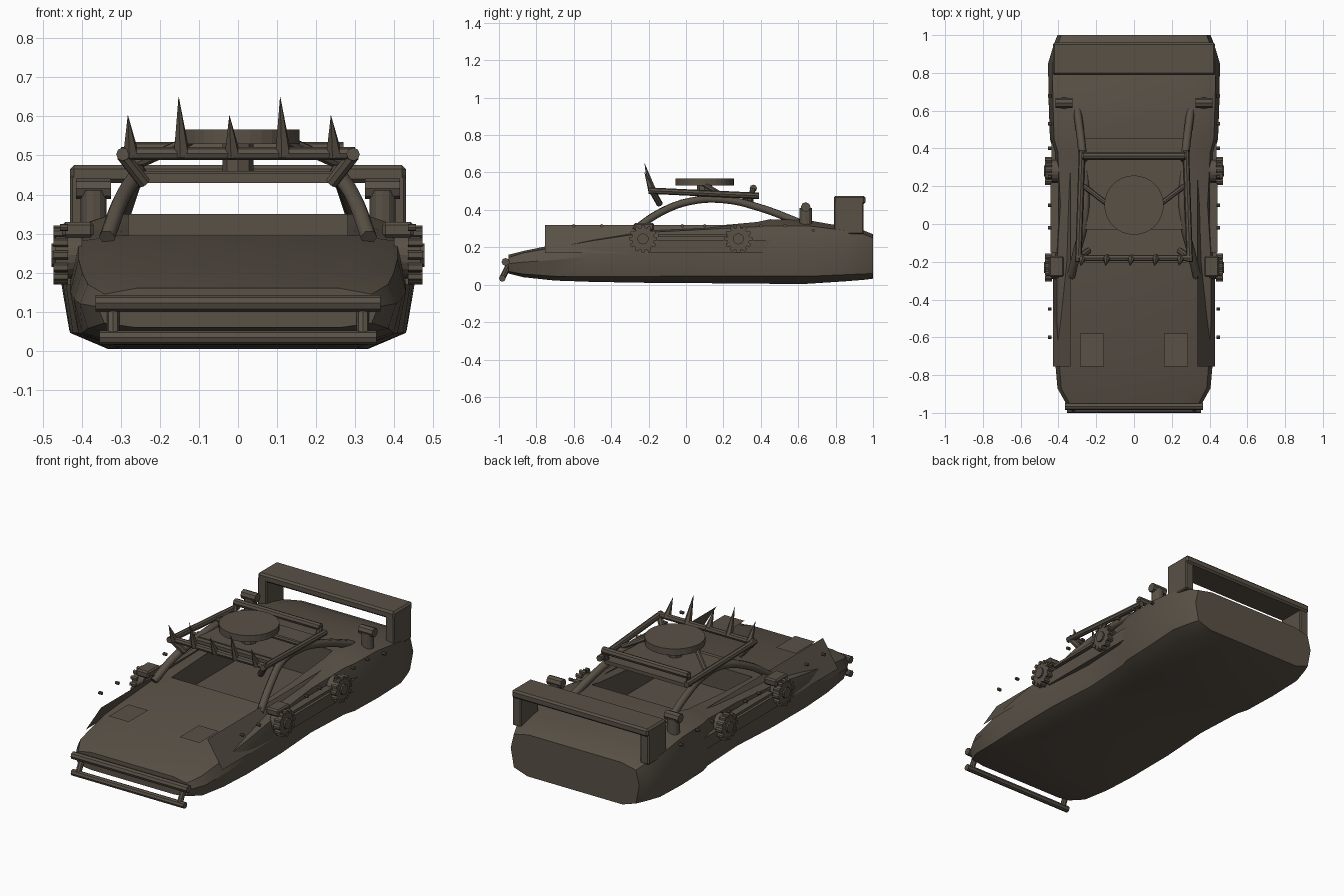
import bpy, bmesh, math
from mathutils import Vector

if "Cube" in bpy.data.objects:
    bpy.data.objects.remove(bpy.data.objects["Cube"])

COLOUR = (0.1, 0.082, 0.062, 1)
paint = bpy.data.materials.new("dull_brown_paint")
paint.use_nodes = True
paint.diffuse_color = COLOUR
shader = paint.node_tree.nodes["Principled BSDF"]
shader.inputs["Base Color"].default_value = COLOUR
shader.inputs["Roughness"].default_value = 0.8


def finish(name, bm, recalc=True):
    if recalc:
        bmesh.ops.recalc_face_normals(bm, faces=bm.faces)
    mesh = bpy.data.meshes.new(name)
    bm.to_mesh(mesh)
    bm.free()
    mesh.materials.append(paint)
    obj = bpy.data.objects.new(name, mesh)
    bpy.context.scene.collection.objects.link(obj)
    return obj


def box(name, low, high, bevel=0.0):
    bm = bmesh.new()
    bmesh.ops.create_cube(bm, size=1)
    low, high = Vector(low), Vector(high)
    for v in bm.verts:
        v.co = (low + high) / 2 + v.co * (high - low)
    if bevel:
        bmesh.ops.bevel(bm, geom=bm.edges[:], offset=bevel, segments=1, affect='EDGES')
    return finish(name, bm)


def rod(name, a, b, r1, r2=None, sides=8):
    """Cylinder or cone from a to b."""
    a, b = Vector(a), Vector(b)
    bm = bmesh.new()
    bmesh.ops.create_cone(bm, cap_ends=True, segments=sides, radius1=r1,
                          radius2=r1 if r2 is None else r2, depth=(b - a).length)
    turn = (b - a).to_track_quat('Z', 'Y')
    for v in bm.verts:
        v.co = (a + b) / 2 + turn @ v.co
    return finish(name, bm)


def sheet(name, corners):
    """One-sided panel, facing by corner order."""
    bm = bmesh.new()
    bm.faces.new([bm.verts.new(c) for c in corners])
    return finish(name, bm, False)


def tube(name, points, radius):
    data = bpy.data.curves.new(name, 'CURVE')
    data.dimensions = '3D'
    data.bevel_depth = radius
    data.bevel_resolution = 1
    data.use_fill_caps = True
    data.resolution_u = 5
    line = data.splines.new('BEZIER')
    line.bezier_points.add(len(points) - 1)
    for p, co in zip(line.bezier_points, points):
        p.co = co
        p.handle_left_type = p.handle_right_type = 'AUTO'
    data.materials.append(paint)
    obj = bpy.data.objects.new(name, data)
    bpy.context.scene.collection.objects.link(obj)


# Hull stations: y, half width, bottom z, shoulder z, centre top z
stations = [
    (-.95, .36, .06, .145, .16), (-.87, .405, .04, .17, .18),
    (-.7, .42, .022, .20, .215), (-.5, .43, .015, .235, .25),
    (-.2, .43, .01, .28, .295), (.1, .41, .008, .295, .31),
    (.38, .425, .006, .31, .335), (.45, .445, .005, .315, .35),
    (.65, .452, .005, .315, .345), (.85, .455, .018, .29, .31),
    (.95, .425, .026, .27, .29), (1, .405, .032, .25, .27)]
bm = bmesh.new()
rings = []
for y, w, zb, zs, zt in stations:
    h = zs - zb
    half = [(w * .74, zb), (w * .95, zb + h * .13), (w, zb + h * .62),
            (w * .95, zs), (w * .72, zt)]
    outline = half + [(-x, z) for x, z in reversed(half)]
    rings.append([bm.verts.new((x, y, z)) for x, z in outline])
for a, b in zip(rings, rings[1:]):
    for i in range(len(a)):
        j = (i + 1) % len(a)
        bm.faces.new((a[i], a[j], b[j], b[i]))
bm.faces.new(rings[0])
bm.faces.new(rings[-1])
hull = finish("body", bm)

# Open cockpit cut into the hull
cutter = box("cockpit_cutter", (-.28, -.2, .17), (.28, .45, .6))
cut = hull.modifiers.new("cockpit", 'BOOLEAN')
cut.operation = 'DIFFERENCE'
cut.object = cutter
cutter.hide_render = True
cutter.hide_viewport = True
bpy.context.view_layer.objects.active = hull
hull.select_set(True)
bpy.ops.object.modifier_apply(modifier="cockpit")
bpy.ops.object.shade_smooth_by_angle(angle=math.radians(25))
bpy.data.objects.remove(cutter)

# Roof, header and turret disc
box("roof", (-.26, 0, .44), (.26, .36, .46))
box("roof_header", (-.26, -.03, .43), (.26, .02, .455))
rod("turret_disc", (0, .1, .53), (0, .1, .567), .157, sides=32)
rod("turret_post", (0, .1, .455), (0, .1, .53), .04)

# Roof rack with spikes
rod("rack_front_bar", (-.3, -.18, .505), (.3, -.18, .505), .017)
rod("rack_rear_bar", (-.27, .36, .515), (.27, .36, .515), .02)
for i in range(5):
    x = -.28 + i * .13
    tip = .65 if i % 2 else .602
    rod("spike", (x + .006, -.18, .50), (x - .002, -.222, tip), .022, .0005, 6)

# Front bull bar
rod("bumper_upper_bar", (-.365, -.965, .122), (.365, -.965, .122), .021)
rod("bumper_lower_bar", (-.355, -.982, .034), (.355, -.982, .034), .018)

# Rear wing
box("wing_blade", (-.43, .79, .43), (.43, .96, .475), .01)

for s in (-1, 1):
    def at(x, y, z):
        return (s * x, y, z)

    def side_box(name, low, high, bevel=0.0):
        xs = sorted((s * low[0], s * high[0]))
        box(name, (xs[0], *low[1:]), (xs[1], *high[1:]), bevel)

    # Roof arch and rack
    tube("roof_arch", [at(.335, -.28, .29), at(.30, -.14, .385), at(.262, .02, .445),
                       at(.258, .2, .455), at(.275, .4, .41), at(.30, .6, .335)], .022)
    rod("rack_side_rail", at(.295, -.2, .503), at(.275, .39, .475), .017)
    rod("rack_front_brace", at(.295, -.18, .50), at(.24, -.14, .43), .017)
    rod("rack_rear_brace", at(.265, .36, .515), at(.26, .34, .45), .015)
    rod("turret_strut", at(.12, .09, .54), at(.265, .2, .475), .014)

    # Bumper posts
    rod("bumper_post", at(.32, -.982, .034), at(.32, -.94, .122), .016)
    rod("bumper_mount", at(.30, -.965, .122), at(.30, -.9, .122), .014)

    # Wing end plates
    side_box("wing_end_plate", (.375, .79, .27), (.43, .95, .45), .006)

    # Rear canisters
    rod("canister_post", at(.37, .64, .31), at(.37, .64, .41), .033, sides=12)
    rod("canister_cap", at(.325, .64, .415), at(.415, .64, .415), .026)

    # Mirrors
    side_box("mirror", (.37, -.28, .29), (.45, -.17, .33), .008)

    # Headlight cover panels
    edge = sorted((s * .16, s * .285))
    sheet("headlight_cover", [(edge[0], -.755, .285), (edge[1], -.755, .285),
                              (edge[1], -.58, .285), (edge[0], -.58, .285)])

    # Leaning armour panel along each side, facing outward
    panel = [at(.335, -.755, .32), at(.43, -.755, .17), at(.43, .55, .17), at(.335, .55, .32)]
    sheet("side_armour", panel if s > 0 else panel[::-1])
    side_box("side_skirt_plate", (.40, -.2, .17), (.438, .55, .24))
    side_box("side_rib", (.40, -.15, .255), (.442, .22, .27))

    # Rivets
    for y in (-.6, -.45, -.02, .1, .25, .4, .53, .68):
        z = .315 if y < .6 else .29
        rod("rivet", at(.436, y, z), at(.456, y, z), .009)

    # Toothed discs on the flanks
    for y in (-.23, .28):
        rod("gear_disc", at(.40, y, .245), at(.468, y, .245), .06, sides=20)
        rod("gear_hub", at(.45, y, .245), at(.477, y, .245), .03, sides=10)
        for k in range(12):
            t = k * math.tau / 12
            cy, cz = y + .064 * math.cos(t), .245 + .064 * math.sin(t)
            rod("gear_tooth", at(.435, cy, cz), at(.472, cy, cz), .012, sides=6)
